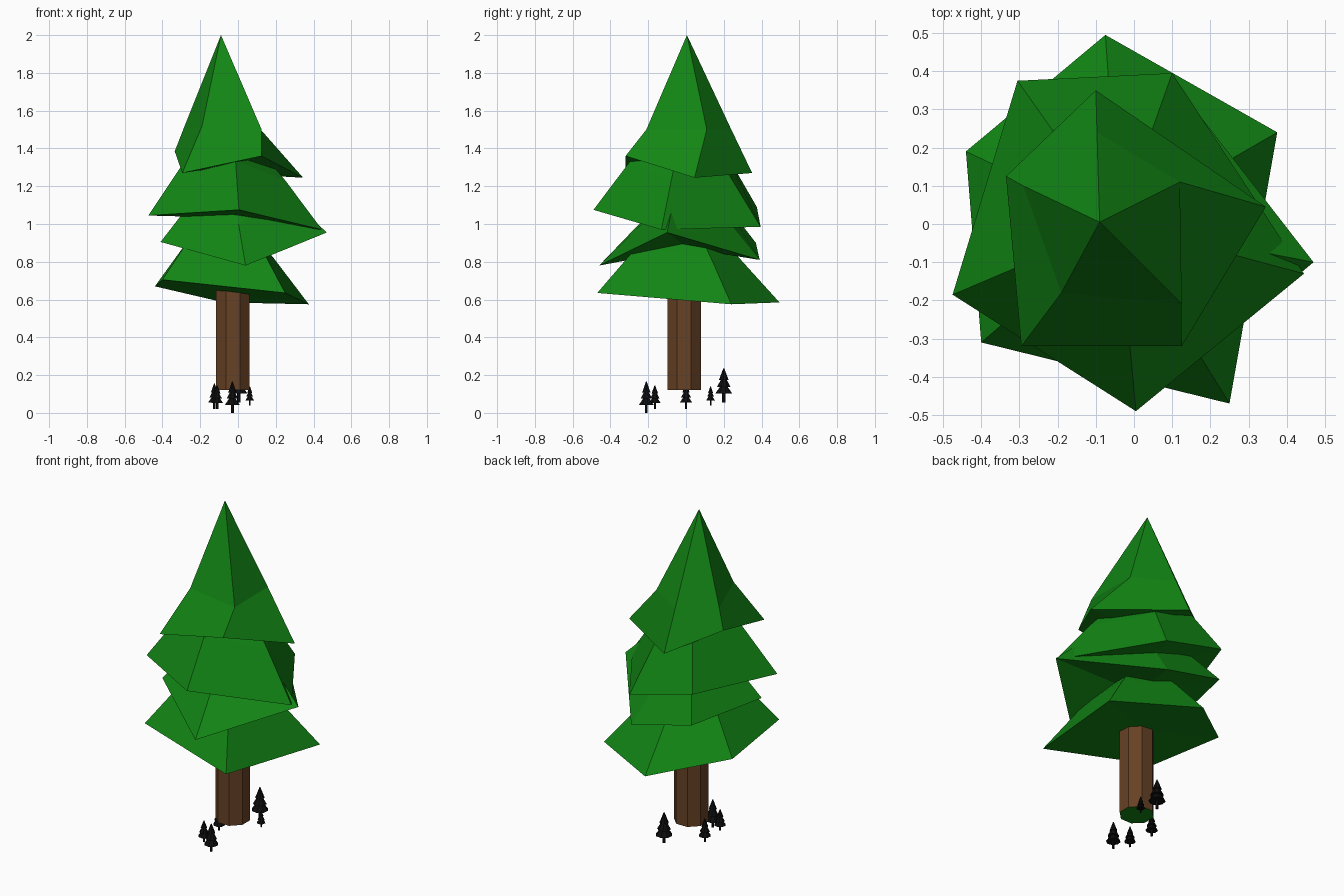
import bpy, bmesh, math

if "Cube" in bpy.data.objects:
    bpy.data.objects.remove(bpy.data.objects["Cube"])


def material(name, rgb):
    m = bpy.data.materials.new(name)
    m.diffuse_color = (*rgb, 1)
    m.use_nodes = True
    m.node_tree.nodes["Principled BSDF"].inputs["Base Color"].default_value = m.diffuse_color
    return m


GREEN = material("leaf green", (0.006, 0.235, 0.007))
BROWN = material("bark brown", (0.135, 0.054, 0.018))
BLACK = material("dark pine", (0.004, 0.004, 0.004))


def finish(name, bm, *mats):
    bmesh.ops.recalc_face_normals(bm, faces=bm.faces)
    me = bpy.data.meshes.new(name)
    bm.to_mesh(me)
    bm.free()
    for m in mats:
        me.materials.append(m)
    ob = bpy.data.objects.new(name, me)
    bpy.context.collection.objects.link(ob)
    return ob


def scaled(base, factor, rise):
    """Shoulder ring: base corners pulled to the tree axis and lifted."""
    return [(-0.04 + (x + 0.04) * factor, y * factor, z + rise) for x, y, z in base]


def tier(name, base, shoulder, apex):
    """Tilted five-sided skirt of foliage with a bent slope and a closed underside."""
    bm = bmesh.new()
    b = [bm.verts.new(p) for p in base]
    s = [bm.verts.new(p) for p in shoulder]
    top = bm.verts.new(apex)
    n = len(b)
    mid = bm.verts.new([sum(p[k] for p in base) / n for k in range(3)])
    for i in range(n):
        j = (i + 1) % n
        bm.faces.new((b[i], b[j], s[j], s[i]))
        bm.faces.new((s[i], s[j], top))
        bm.faces.new((b[j], b[i], mid))
    finish(name, bm, GREEN)


# Foliage tiers, bottom to top
base = [(0.375, 0.24, 0.575), (-0.075, 0.495, 0.585), (-0.44, 0.19, 0.67),
        (-0.40, -0.31, 0.705), (0.25, -0.47, 0.635)]
tier("foliage_bottom", base, scaled(base, 0.56, 0.24), (-0.04, 0, 1.1))

base = [(0.47, -0.10, 0.955), (0.09, 0.39, 0.81), (-0.295, 0.37, 0.90),
        (-0.41, -0.13, 0.905), (0.04, -0.46, 0.78)]
tier("foliage_lower", base, scaled(base, 0.54, 0.22), (-0.04, 0, 1.3))

base = [(0.445, -0.13, 0.97), (0.10, 0.395, 0.985), (-0.305, 0.375, 1.09),
        (-0.475, -0.185, 1.045), (0.005, -0.49, 1.075)]
tier("foliage_upper", base, scaled(base, 0.60, 0.26), (-0.06, 0, 1.6))

base = [(0.345, 0.045, 1.245), (-0.10, 0.35, 1.27), (-0.335, 0.125, 1.385),
        (-0.295, -0.32, 1.27), (0.125, -0.32, 1.36)]
shoulder = [(0.12, 0.11, 1.50), (-0.097, 0.24, 1.50), (-0.29, 0.10, 1.50),
            (-0.19, -0.18, 1.52), (0.125, -0.21, 1.50)]
tier("foliage_top", base, shoulder, (-0.09, 0.005, 2.0))


def cone(bm, x, y, z0, z1, r0, r1, sides, turn=0.0):
    """Capped cone or prism between two heights."""
    rings = []
    for z, r in ((z0, r0), (z1, r1)):
        rings.append([bm.verts.new((x + r * math.cos(turn + math.tau * i / sides),
                                    y + r * math.sin(turn + math.tau * i / sides), z))
                      for i in range(sides)])
    for i in range(sides):
        j = (i + 1) % sides
        bm.faces.new((rings[0][i], rings[0][j], rings[1][j], rings[1][i]))
    bm.faces.new(rings[0][::-1])
    bm.faces.new(rings[1])


# Trunk, with a green underside
bm = bmesh.new()
cone(bm, -0.027, -0.01, 0.12, 0.80, 0.096, 0.096, 8, math.pi / 8)
trunk = finish("trunk", bm, BROWN, GREEN)
for p in trunk.data.polygons:
    if p.normal.z < -0.9:
        p.material_index = 1

# Tiny dark pines around the foot: x, y, bottom, top, radius
PINES = [(-0.03, -0.21, 0.0, 0.165, 0.040), (-0.11, -0.165, 0.02, 0.145, 0.032),
         (-0.125, 0.0, 0.02, 0.155, 0.034), (0.062, 0.13, 0.04, 0.14, 0.024),
         (0.005, 0.20, 0.055, 0.235, 0.047)]
for k, (x, y, z0, z1, r) in enumerate(PINES):
    bm = bmesh.new()
    h = z1 - z0
    cone(bm, x, y, z0, z0 + h * 0.4, r * 0.2, r * 0.2, 6)
    for lo, hi, w in ((0.26, 0.60, 1.0), (0.46, 0.80, 0.8), (0.66, 1.0, 0.55)):
        cone(bm, x, y, z0 + h * lo, z0 + h * hi, r * w, r * 0.06, 8, lo)
    finish(f"small_pine_{k + 1}", bm, BLACK)
